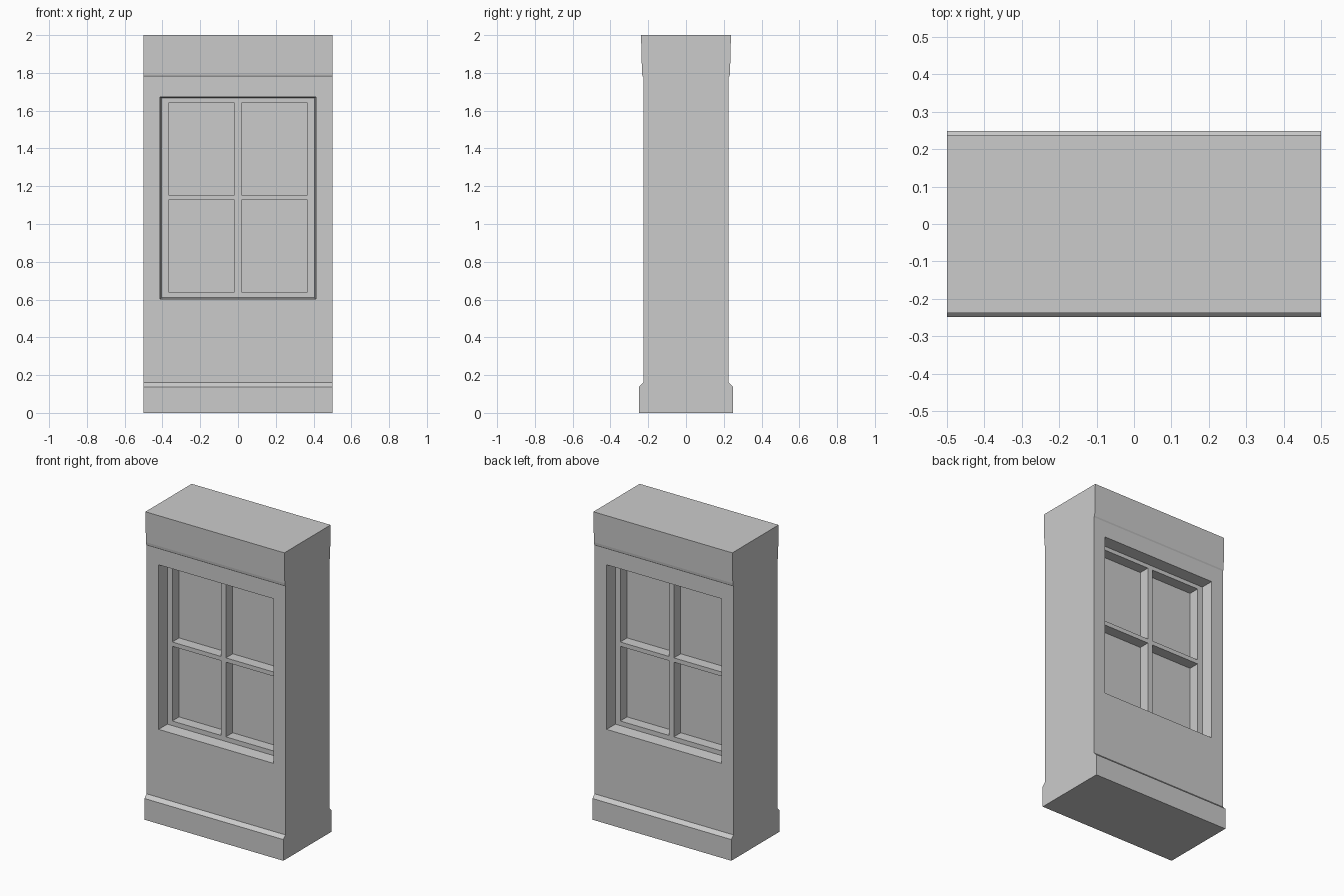
import bpy, bmesh

if "Cube" in bpy.data.objects:
    bpy.data.objects.remove(bpy.data.objects["Cube"])

BASE_Y, WALL_Y, TOP_Y = 0.248, 0.226, 0.238
WIN_Z = 1.138
FRAME_Y, PANE_Y = 0.15, 0.08


def finish(bm, name):
    bmesh.ops.recalc_face_normals(bm, faces=bm.faces)
    me = bpy.data.meshes.new(name)
    bm.to_mesh(me)
    bm.free()
    ob = bpy.data.objects.new(name, me)
    bpy.context.collection.objects.link(ob)
    return ob


def add_frustum(bm, cx, cz, near, far):
    """Block along y; near and far are (y, half width, half height)."""
    rings = []
    for y, hx, hz in (near, far):
        rings.append([bm.verts.new((cx + sx * hx, y, cz + sz * hz))
                      for sx, sz in ((-1, -1), (1, -1), (1, 1), (-1, 1))])
    a, b = rings
    bm.faces.new(a)
    bm.faces.new(b[::-1])
    for i in range(4):
        j = (i + 1) % 4
        bm.faces.new((a[j], a[i], b[i], b[j]))


# wall: plinth, chamfer, shaft and cornice band as one mirrored profile
half = [(BASE_Y, 0), (BASE_Y, 0.138), (WALL_Y, 0.16), (WALL_Y, 1.777),
        (0.231, 1.785), (0.233, 1.80), (TOP_Y, 2.0)]
profile = half + [(-y, z) for y, z in reversed(half)]
bm = bmesh.new()
face = bm.faces.new([bm.verts.new((-0.5, y, z)) for y, z in profile])
ext = bmesh.ops.extrude_face_region(bm, geom=[face])
moved = [v for v in ext["geom"] if isinstance(v, bmesh.types.BMVert)]
bmesh.ops.translate(bm, verts=moved, vec=(1, 0, 0))
wall = finish(bm, "window_wall")

# slightly tapered window openings, front and back
bm = bmesh.new()
for s in (-1, 1):
    add_frustum(bm, 0, WIN_Z, (s * 0.25, 0.416, 0.538), (s * FRAME_Y, 0.404, 0.528))
openings = finish(bm, "opening_cutter")

# four pane recesses per side, leaving the frame and cross bars
bm = bmesh.new()
for s in (-1, 1):
    for sx in (-1, 1):
        for sz in (-1, 1):
            add_frustum(bm, sx * 0.193, WIN_Z + 0.002 + sz * 0.257,
                        (s * 0.19, 0.175, 0.243), (s * PANE_Y, 0.175, 0.243))
panes = finish(bm, "pane_cutter")

# carve the recesses
bpy.context.view_layer.objects.active = wall
wall.select_set(True)
for cutter in (openings, panes):
    cutter.hide_render = True
    mod = wall.modifiers.new(cutter.name, "BOOLEAN")
    mod.operation = "DIFFERENCE"
    mod.solver = "EXACT"
    mod.object = cutter
    bpy.ops.object.modifier_apply(modifier=mod.name)
    bpy.data.objects.remove(cutter)
